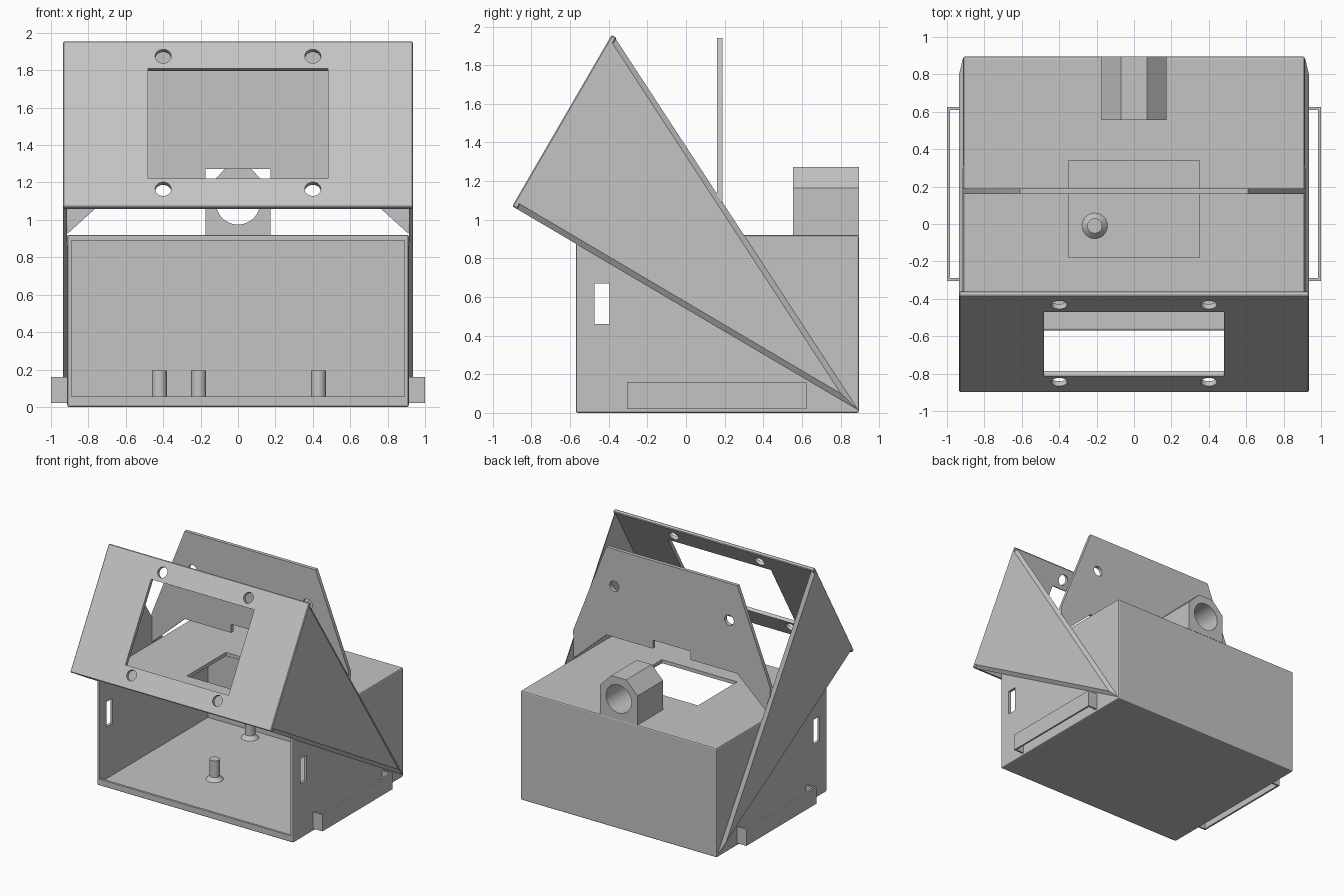
import bpy, bmesh, math
from mathutils import Vector, Matrix

if "Cube" in bpy.data.objects:
    bpy.data.objects.remove(bpy.data.objects["Cube"])

grey = bpy.data.materials.new("plastic_grey")
grey.diffuse_color = (0.55, 0.55, 0.55, 1)
grey.use_nodes = True
grey.node_tree.nodes["Principled BSDF"].inputs["Base Color"].default_value = grey.diffuse_color


def finish(name, bm):
    bmesh.ops.recalc_face_normals(bm, faces=bm.faces)
    me = bpy.data.meshes.new(name)
    bm.to_mesh(me)
    bm.free()
    me.materials.append(grey)
    ob = bpy.data.objects.new(name, me)
    bpy.context.collection.objects.link(ob)
    return ob


def box(name, x0, x1, y0, y1, z0, z1):
    bm = bmesh.new()
    bmesh.ops.create_cube(bm, size=1)
    for v in bm.verts:
        v.co = ((x0 + x1) / 2 + v.co.x * (x1 - x0),
                (y0 + y1) / 2 + v.co.y * (y1 - y0),
                (z0 + z1) / 2 + v.co.z * (z1 - z0))
    return finish(name, bm)


def loft(name, ring_a, ring_b):
    """Solid between two matching polygons."""
    bm = bmesh.new()
    a = [bm.verts.new(p) for p in ring_a]
    b = [bm.verts.new(p) for p in ring_b]
    n = len(a)
    bm.faces.new(a)
    bm.faces.new(b[::-1])
    for i in range(n):
        j = (i + 1) % n
        bm.faces.new((a[i], b[i], b[j], a[j]))
    return finish(name, bm)


def prism_y(name, pts, y0, y1):
    return loft(name, [(x, y0, z) for x, z in pts], [(x, y1, z) for x, z in pts])


def rod(name, centre, direction, r, length, r2=None, seg=32):
    bm = bmesh.new()
    rot = Vector(direction).to_track_quat('Z', 'Y').to_matrix().to_4x4()
    bmesh.ops.create_cone(bm, cap_ends=True, segments=seg, radius1=r,
                          radius2=r if r2 is None else r2, depth=length,
                          matrix=Matrix.Translation(centre) @ rot)
    return finish(name, bm)


def apply(ob):
    me = bpy.data.meshes.new_from_object(
        ob.evaluated_get(bpy.context.evaluated_depsgraph_get()))
    ob.modifiers.clear()
    ob.data = me


def cut(ob, *cutters):
    for c in cutters:
        m = ob.modifiers.new("cut", 'BOOLEAN')
        m.operation, m.solver, m.object = 'DIFFERENCE', 'EXACT', c
        apply(ob)
        bpy.data.objects.remove(c)


def bevel(ob, w, seg=1):
    m = ob.modifiers.new("bevel", 'BEVEL')
    m.width, m.segments = w, seg
    apply(ob)


def smooth(ob):
    bpy.ops.object.select_all(action='DESELECT')
    ob.select_set(True)
    bpy.context.view_layer.objects.active = ob
    bpy.ops.object.shade_smooth_by_angle(angle=math.radians(30))


# Case: box open at the front, with a low front lip
case = box("case", -.913, .913, -.57, .895, 0, .92)
bevel(case, .01, 2)
cut(case,
    box("c", -.89, .89, -.55, .872, .025, .89),
    box("c", -.89, .89, -.7, -.5, .055, .89),
    box("c", -.35, .35, -.18, .34, .8, 1),
    box("c", -1.2, 1.2, -.475, -.395, .46, .67))

# Standoffs with flared feet on the case floor
for i, (x, y) in enumerate([(-.42, .76), (-.21, -.01), (.43, .76)]):
    smooth(rod(f"standoff_{i}", (x, y, .108), (0, 0, 1), .04, .174))
    smooth(rod(f"standoff_foot_{i}", (x, y, .039), (0, 0, 1), .07, .032, .04))

# Cable collar at the back of the roof
collar = prism_y("collar", [(-.175, .915), (.175, .915), (.175, 1.165),
                            (.07, 1.272), (-.07, 1.272), (-.175, 1.165)], .555, .895)
cut(collar, rod("c", (0, .72, 1.093), (0, 1, 0), .118, 1, seg=48))
smooth(collar)

# Strap loops low on both sides
for s, side in ((1, "right"), (-1, "left")):
    def bar(name, a, b, y0, y1):
        box(f"{side}_{name}", min(s * a, s * b), max(s * a, s * b), y0, y1, .02, .16)
    bar("loop_bar", .985, 1, -.305, .625)
    bar("loop_front_leg", .905, .99, -.305, -.29)
    bar("loop_back_leg", .905, .99, .61, .625)

# Upright plate with a notch over the collar and two holes
half = [(.175, 1.272), (.175, 1.2), (.61, 1.2), (.912, .925), (.918, 1.16), (.61, 1.94)]
plate = prism_y("upright_plate", half + [(-x, z) for x, z in half[::-1]], .16, .19)
cut(plate, *[rod("c", (s * .535, .175, 1.63), (0, 1, 0), .043, .3) for s in (1, -1)])
smooth(plate)

# Cover: triangular cheeks with chamfered rear and lower edges
A, B, C = Vector((-.385, 1.957)), Vector((-.9, 1.07)), Vector((.892, .015))
along = (A - B).normalized()
inward = Vector((along.y, -along.x))
t = .03
A_in, B_in = A + inward * t * .5, B + inward * t * .5
A_out, B_out = A_in - along * .03, B_in + along * .03
C_out = C + Vector((-.09, .085))
for s, side in ((1, "right"), (-1, "left")):
    loft(f"{side}_cheek",
         [(s * .913, p.x, p.y) for p in (A_in, B_in, C)],
         [(s * .935, p.x, p.y) for p in (A_out, B_out, C_out)])

# Cover: sloping front panel with display window and screw holes
quad = (A, B, B + inward * t, A + inward * t)
panel = loft("display_panel", [(-.935, p.x, p.y) for p in quad],
             [(.935, p.x, p.y) for p in quad])
bevel(panel, .006)


def on_panel(z):
    return B + along * ((z - B.y) / along.y)


lo, hi = on_panel(1.22), on_panel(1.81)
win = (lo - inward * .1, lo + inward * .1, hi + inward * .1, hi - inward * .1)
cutters = [loft("c", [(-.48, p.x, p.y) for p in win], [(.48, p.x, p.y) for p in win])]
for z in (1.165, 1.875):
    p = on_panel(z)
    cutters += [rod("c", (s * .4, p.x, p.y), (0, inward.x, inward.y), .043, .2)
                for s in (1, -1)]
cut(panel, *cutters)
smooth(panel)
